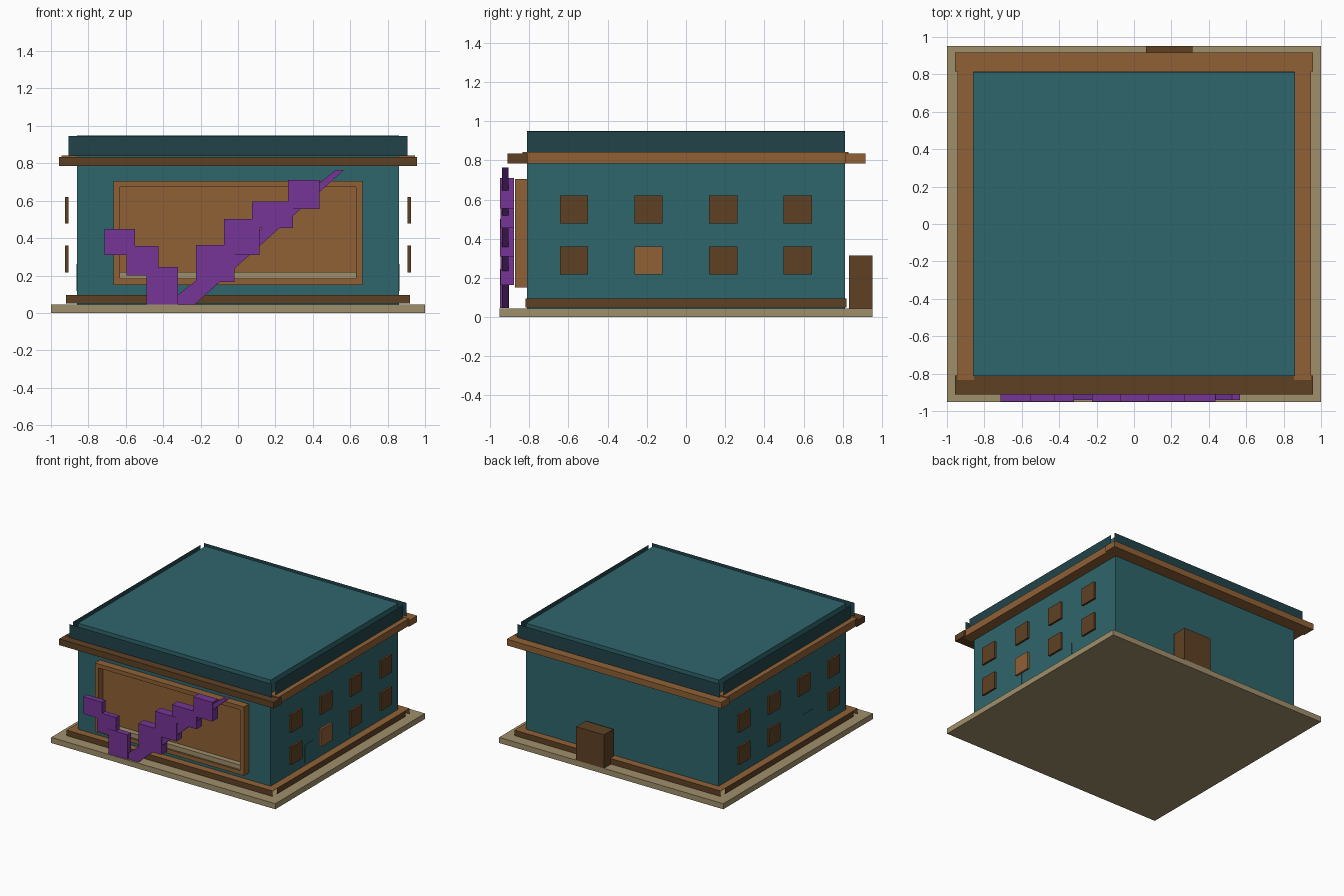
import bpy
import bmesh
import math
from mathutils import Matrix

old = bpy.data.objects.get("Cube")
if old:
    bpy.data.objects.remove(old, do_unlink=True)


def material(name, r, g, b):
    """Flat material from 0-255 display values."""
    def lin(c):
        c /= 255
        return c / 12.92 if c < 0.04 else ((c + 0.055) / 1.055) ** 2.4
    col = (lin(r), lin(g), lin(b), 1)
    m = bpy.data.materials.new(name)
    m.use_nodes = True
    m.diffuse_color = col
    node = next(n for n in m.node_tree.nodes if n.type == 'BSDF_PRINCIPLED')
    node.inputs["Base Color"].default_value = col
    node.inputs["Roughness"].default_value = 0.9
    return m


teal = material("teal", 47, 102, 108)
dark_teal = material("dark teal", 33, 68, 74)
brown = material("brown", 144, 97, 54)
dark_brown = material("dark brown", 94, 65, 36)
stone = material("stone", 160, 143, 107)
purple = material("purple", 118, 53, 150)


def finish(name, bm, mats):
    me = bpy.data.meshes.new(name)
    bm.to_mesh(me)
    bm.free()
    for m in mats:
        me.materials.append(m)
    ob = bpy.data.objects.new(name, me)
    bpy.context.collection.objects.link(ob)
    return ob


def box(name, x, y, z, mat):
    """Box from (min, max) pairs."""
    bm = bmesh.new()
    bmesh.ops.create_cube(bm, size=1)
    for v in bm.verts:
        v.co = [r[0] if c < 0 else r[1] for c, r in zip(v.co, (x, y, z))]
    return finish(name, bm, [mat])


def strip(name, profile, half, angle, mats):
    """Open strip: (outward, z) profile drawn along one side of the house."""
    bm = bmesh.new()
    rows = [[bm.verts.new((s * half, -out, z)) for s in (-1, 1)] for out, z in profile]
    for i, (a, b) in enumerate(zip(rows, rows[1:])):
        bm.faces.new((a[0], a[1], b[1], b[0])).material_index = min(i, len(mats) - 1)
    bm.transform(Matrix.Rotation(math.radians(angle), 4, 'Z'))
    return finish(name, bm, mats)


def slab(name, outline, y0, y1, mat):
    """Outline in x, z pushed back from y0 to y1."""
    bm = bmesh.new()
    face = bm.faces.new([bm.verts.new((x, y0, z)) for x, z in outline])
    new = bmesh.ops.extrude_face_region(bm, geom=[face])["geom"]
    for v in new:
        if isinstance(v, bmesh.types.BMVert):
            v.co.y = y1
    bmesh.ops.recalc_face_normals(bm, faces=bm.faces)
    return finish(name, bm, [mat])


# Ground slab and main building
W, D = 0.86, 0.812
box("ground_slab", (-1, 1), (-0.953, 0.953), (0, 0.045), stone)
box("building", (-W, W), (-D, D), (0.045, 0.95), teal)

# Roof edge panels and base trim on all four sides
sides = [("front", 0, D, 0.0), ("right", 90, W, 1.0), ("back", 180, D, 0.0), ("left", 270, W, 1.0)]
for label, angle, wall, is_side in sides:
    edge_half, trim_half = (D, 0.82) if is_side else (0.905, 0.92)
    strip(label + "_roof_edge", [(wall + 0.045, 0.84), (wall + 0.045, 0.947)],
          edge_half, angle, [dark_teal])
    strip(label + "_base_trim", [(wall + 0.06, 0.05), (wall + 0.06, 0.095), (wall, 0.095)],
          trim_half, angle, [dark_brown, brown])

# Cornice
box("front_cornice", (-0.957, 0.957), (-0.912, -0.81), (0.785, 0.835), dark_brown)
box("back_cornice", (-0.957, 0.957), (0.815, 0.917), (0.785, 0.835), brown)
for label, s in (("right", 1), ("left", -1)):
    box(label + "_cornice", sorted((s * 0.855, s * 0.945)), (-0.835, 0.83), (0.785, 0.843), brown)

# Windows and low wall hatches on both long walls
for label, s in (("right", 1), ("left", -1)):
    for row, z in (("lower", 0.217), ("upper", 0.477)):
        for i in range(4):
            y = -0.572 + 0.381 * i
            odd = row == "lower" and i == 1
            if odd and s < 0:
                continue
            box(f"{label}_{row}_window_{i + 1}", sorted((s * 0.907, s * 0.925)),
                (y - 0.072, y + 0.072), (z, z + 0.143), brown if odd else dark_brown)
    for y in (-0.32, 0.255):
        if s > 0 or y < 0:
            box(label + "_hatch", sorted((s * W, s * (W + 0.004))),
                (y - 0.06, y + 0.06), (0.118, 0.262), teal)

# Back door block
box("back_door", (0.065, 0.312), (0.832, 0.953), (0.045, 0.315), dark_brown)

# Front display: recessed panel, frame and sill
X, B, T, F = 0.665, 0.15, 0.705, 0.033
deep = (-0.874, -0.81)
box("display_panel", (-X, X), (-0.817, -0.81), (B, T), brown)
box("display_frame_top", (-X, X), deep, (T - F, T), brown)
box("display_frame_bottom", (-X, X), deep, (B, B + F), brown)
for label, s in (("right", 1), ("left", -1)):
    box("display_frame_" + label, sorted((s * (X - F), s * X)), deep, (B + F, T - F), brown)
box("display_sill", (-X + F, X - F), (-0.86, -0.815), (B + F, 0.22), stone)

# Zigzag sculpture: falling blocks, rising blocks and a tapered bar
blocks = [(-0.715, -0.55, 0.31, 0.448), (-0.595, -0.425, 0.2, 0.357),
          (-0.49, -0.32, 0.046, 0.246), (-0.225, -0.02, 0.165, 0.363),
          (-0.075, 0.115, 0.31, 0.502), (0.075, 0.295, 0.455, 0.595),
          (0.267, 0.437, 0.555, 0.71)]
for i, (x0, x1, z0, z1) in enumerate(blocks):
    back = -0.905 if i < 3 else -0.878
    box(f"zigzag_block_{i + 1}", (x0, x1), (-0.95 + 0.002 * (i % 2), back), (z0, z1), purple)
slab("zigzag_bar", [(-0.385, 0.046), (-0.23, 0.046), (0.567, 0.765), (0.524, 0.765)],
     -0.94, -0.907, purple)
